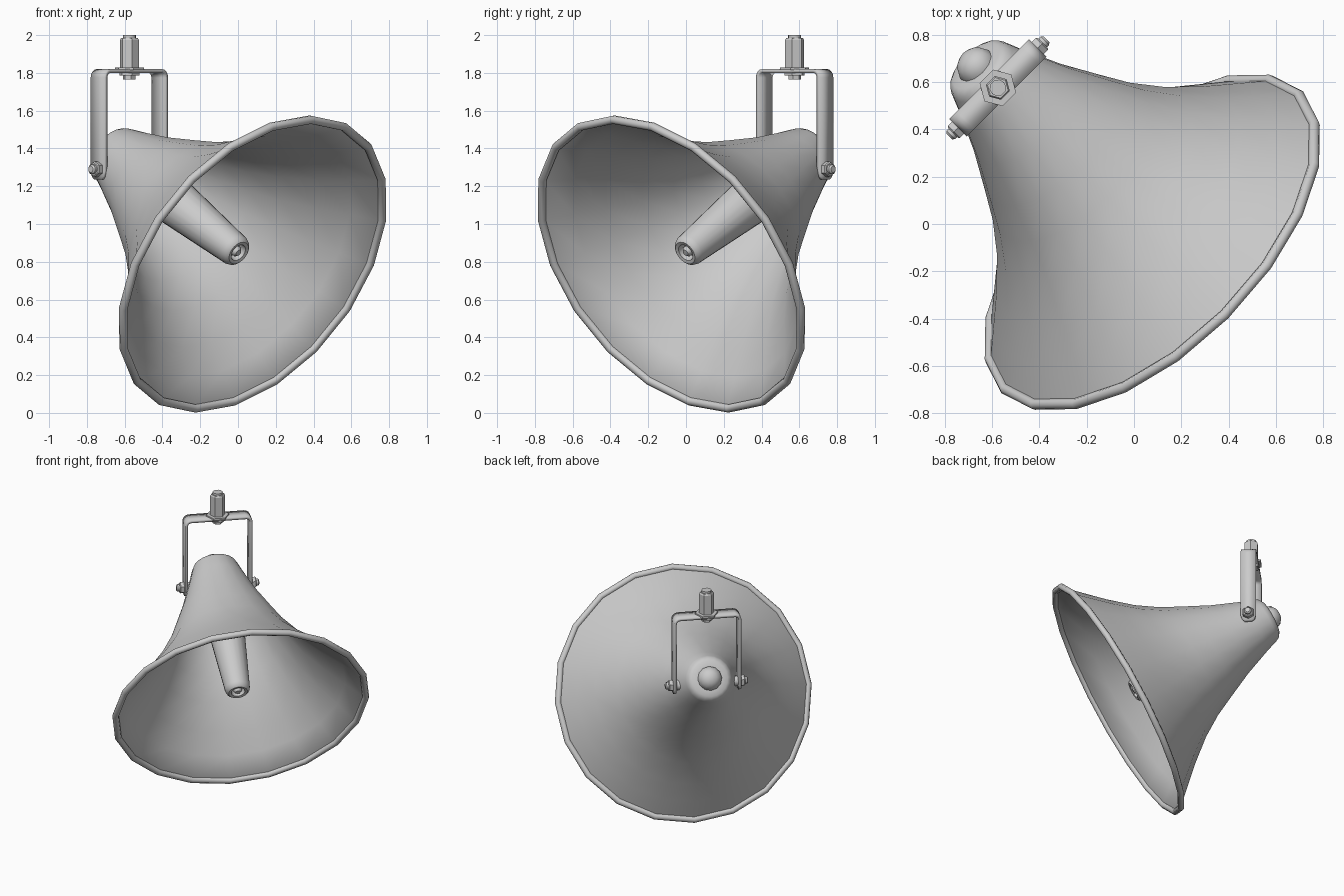
import bpy, bmesh, math
from mathutils import Matrix, Vector

if "Cube" in bpy.data.objects:
    bpy.data.objects.remove(bpy.data.objects["Cube"])

# Horn frame: origin at mouth centre, local X up along the mouth, local Z back along the axis
T = math.radians(29.5)
s2 = math.sqrt(0.5)
back = Vector((-math.cos(T) * s2, math.cos(T) * s2, math.sin(T)))
up = Vector((math.sin(T) * s2, -math.sin(T) * s2, math.cos(T)))
side = back.cross(up)


def frame(x, y, z, origin):
    m = Matrix((x, y, z)).transposed().to_4x4()
    m.translation = origin
    return m


HORN = frame(up, side, back, Vector((0.077, -0.077, 0.788)))
# Yoke frame: local X across the yoke, local Z up
YOKE = frame(Vector((s2, s2, 0)), Vector((-s2, s2, 0)), Vector((0, 0, 1)), Vector((-0.575, 0.575, 0)))


def finish(bm, name, angle=40):
    bmesh.ops.remove_doubles(bm, verts=bm.verts, dist=1e-5)
    bmesh.ops.recalc_face_normals(bm, faces=bm.faces)
    me = bpy.data.meshes.new(name)
    bm.to_mesh(me)
    bm.free()
    ob = bpy.data.objects.new(name, me)
    bpy.context.collection.objects.link(ob)
    bpy.ops.object.select_all(action='DESELECT')
    ob.select_set(True)
    bpy.context.view_layer.objects.active = ob
    bpy.ops.object.shade_smooth_by_angle(angle=math.radians(angle))
    return ob


def lathe(name, profile, n, matrix, closed=False, angle=40):
    """Revolve (radius, height) points around local Z."""
    bm = bmesh.new()
    rings = [[bm.verts.new(matrix @ Vector((r * math.cos(a), r * math.sin(a), h)))
              for a in (2 * math.pi * i / n for i in range(n))] if r > 0
             else [bm.verts.new(matrix @ Vector((0, 0, h)))] for r, h in profile]
    pairs = list(zip(rings, rings[1:])) + ([(rings[-1], rings[0])] if closed else [])
    for a, b in pairs:
        for i in range(n):
            j = (i + 1) % n
            quad = [a[i % len(a)], a[j % len(a)], b[j % len(b)], b[i % len(b)]]
            bm.faces.new(list(dict.fromkeys(quad)))
    return finish(bm, name, angle)


# Horn bell: outer skin with rounded rear end, and inner skin
bell = [(.875, 0), (.765, .12), (.655, .24), (.525, .40), (.43, .55), (.357, .70),
        (.272, .88), (.198, 1.07)]
rear = [(.163, 1.17), (.15, 1.195), (.125, 1.212), (.08, 1.212)]
inner = [(r - .012, h) for r, h in bell]
lathe("horn_bell", [(0, 1.10)] + inner[::-1] + bell + rear, 20, HORN, angle=50)

# Rolled rim around the mouth
lathe("horn_rim", [(.878 + .023 * math.cos(a), .023 * math.sin(a))
                   for a in (math.pi * k / 4 for k in range(8))], 20, HORN, closed=True, angle=60)

# Rear dome
lathe("rear_dome", [(.085, 1.205), (.083, 1.225), (.068, 1.255), (.04, 1.275), (0, 1.283)], 12, HORN)

# Inner tapered plug with recessed tip and a small stud
lathe("inner_plug", [(.16, 1.10), (.088, .155), (.08, .13), (.066, .118), (.048, .122),
                     (.042, .165), (0, .165)], 20, HORN)
lathe("plug_stud", [(.03, .165), (.03, .135), (.018, .12), (0, .118)], 8, HORN)

# U-shaped yoke strap: stations of (across, height, half width), mirrored
L, top, rad = .2275, 1.81, .035
half = [(L, 1.235, .025), (L, 1.25, .043), (L, 1.275, .0525)]
half += [(L - rad + rad * math.cos(a), top - rad + rad * math.sin(a), .0525)
         for a in (math.pi / 8 * k for k in range(5))]
path = half + [(-x, z, w) for x, z, w in reversed(half)]
bm = bmesh.new()
rows = [[bm.verts.new(YOKE @ Vector((x, y, z))) for y in (-w, w)] for x, z, w in path]
for a, b in zip(rows, rows[1:]):
    bm.faces.new((a[0], a[1], b[1], b[0]))
strap = finish(bm, "yoke_strap")
mod = strap.modifiers.new("thickness", 'SOLIDIFY')
mod.thickness, mod.offset = .02, 0

# Pivot bolts on both legs: shank into the horn, washer and hex nut outside
for sgn, tag in ((1, "right"), (-1, "left")):
    m = YOKE @ Matrix.Translation((0, 0, 1.29)) @ Matrix.Rotation(sgn * math.pi / 2, 4, 'Y')
    lathe("pivot_bolt_" + tag, [(0, .15), (.026, .15), (.026, .282), (.018, .29), (0, .29)], 10, m)
    lathe("pivot_nut_" + tag, [(0, .237), (.042, .237), (.042, .262), (.036, .268), (0, .268)], 6, m, angle=20)
    lathe("pivot_spacer_" + tag, [(0, .185), (.036, .185), (.036, .218), (0, .218)], 10, m)

# Hanging stem: hex washer, hex sleeve, bolt tip and lower nut
lathe("stem_washer", [(0, 1.815), (.08, 1.815), (.08, 1.829), (0, 1.829)], 6, YOKE, angle=20)
lathe("stem_sleeve", [(0, 1.829), (.052, 1.829), (.052, 1.975), (.045, 1.985), (0, 1.985)], 6, YOKE, angle=20)
lathe("stem_tip", [(0, 1.98), (.035, 1.98), (.035, 2.0), (0, 2.0)], 10, YOKE)
lathe("stem_nut", [(0, 1.765), (.034, 1.765), (.034, 1.785), (.055, 1.785), (.055, 1.80), (0, 1.80)], 6, YOKE, angle=20)
